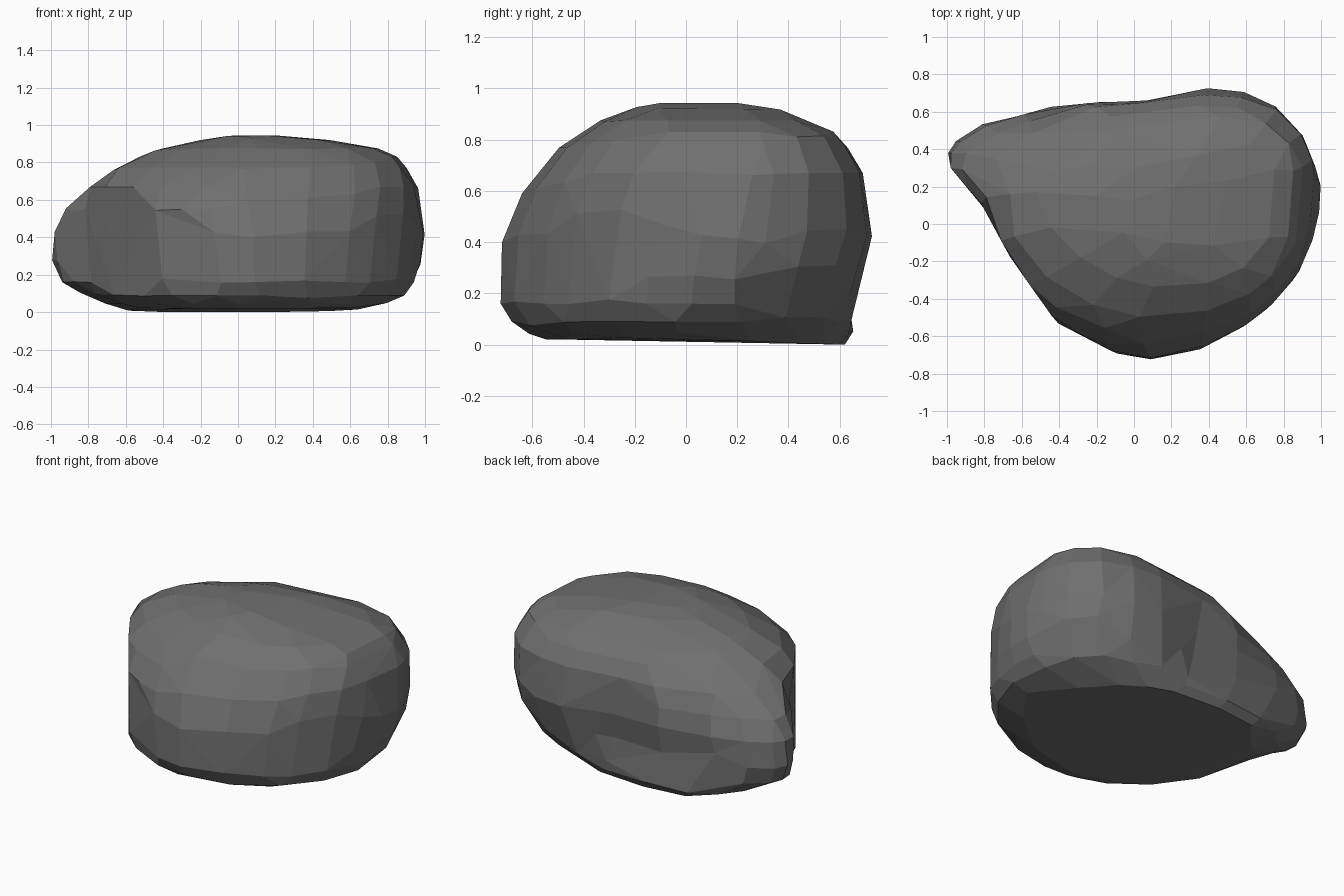
import bpy, bmesh
from math import atan2, hypot, cos, sin, pi

if "Cube" in bpy.data.objects:
    bpy.data.objects.remove(bpy.data.objects["Cube"])

# Plan outline of the boulder, anticlockwise from the left tip
outline = [(-1, .40), (-.99, .31), (-.90, .20), (-.80, .09), (-.68, -.15), (-.52, -.38),
           (-.41, -.53), (-.25, -.61), (-.10, -.69), (.10, -.725), (.38, -.66), (.60, -.54),
           (.73, -.44), (.87, -.28), (.94, -.13), (.99, .05), (1, .20), (.97, .31),
           (.91, .46), (.78, .61), (.60, .705), (.40, .73), (.20, .69), (.08, .655),
           (-.22, .65), (-.58, .61), (-.80, .56), (-.95, .47)]
n = len(outline)
unit = [(x, y / .7275) for x, y in outline]

# Other plans: radius every 45 degrees from +x
crown = [1.0, 1.18, .93, .80, .86, .89, 1.0, 1.06]
foot = [1.0, 1.0, .98, 1.18, .90, .90, 1.0, 1.0]

# Each height: z, x min, x max, y min, y max, second plan, its share
levels = [(.02, -.58, .66, -.54, .62, foot, 1), (.045, -.70, .78, -.61, .65, foot, 1),
          (.09, -.81, .89, -.68, .65, foot, .75), (.16, -.94, .94, -.73, .66, foot, .4),
          (.27, -1.0, .98, -.725, .69, foot, .1), (.35, -.99, .99, -.72, .71, crown, .1),
          (.43, -.98, 1.0, -.71, .73, crown, .25), (.55, -.92, .98, -.66, .71, crown, .5),
          (.67, -.79, .96, -.58, .69, crown, .8), (.77, -.65, .90, -.49, .63, crown, 1),
          (.83, -.53, .85, -.40, .57, crown, 1), (.875, -.41, .75, -.33, .47, crown, 1),
          (.92, -.21, .49, -.21, .35, crown, 1), (.943, -.05, .24, -.10, .20, crown, 1)]


def radius_at(table, angle):
    s = (angle / (pi / 4)) % 8
    i = int(s) % 8
    f = (1 - cos((s - int(s)) * pi)) / 2
    return table[i] * (1 - f) + table[(i + 1) % 8] * f


def plan(table, share):
    # blend the outline with a second plan
    pts = []
    for x, y in unit:
        a = atan2(y, x)
        r = hypot(x, y) * (1 - share) + radius_at(table, a) * share
        pts.append((r * cos(a), r * sin(a)))
    return pts


def fit(value, values, lo, hi):
    a, b = min(values), max(values)
    return lo + (hi - lo) * (value - a) / (b - a)


def keep_inside(x, y):
    # pull a point back to the outline along its ray from the centre
    for (ax, ay), (bx, by) in zip(outline, outline[1:] + outline[:1]):
        c1, c2 = ax * y - ay * x, x * by - y * bx
        if c1 >= 0 and c2 > 0:
            t = (ax * by - ay * bx) / (c1 + c2)
            return (x * t, y * t) if t < 1 else (x, y)
    return x, y


# Stack of rings
bm = bmesh.new()
rings = []
for k, (z, x0, x1, y0, y1, table, share) in enumerate(levels):
    pts = plan(table, share)
    xs, ys = zip(*pts)
    ring = []
    for px, py in pts:
        x, y = keep_inside(fit(px, xs, x0, x1), fit(py, ys, y0, y1))
        # underside dips slightly towards the back
        h = z - .032 * max(0, y) if k == 0 else z
        ring.append(bm.verts.new((x, y, h)))
    rings.append(ring)

# Skin the rings and close both ends
for a, b in zip(rings, rings[1:]):
    for i in range(n):
        j = (i + 1) % n
        bm.faces.new((a[i], a[j], b[j], b[i]))
bm.faces.new(rings[0][::-1])
bm.faces.new(rings[-1])
bmesh.ops.recalc_face_normals(bm, faces=bm.faces)

mesh = bpy.data.meshes.new("boulder")
bm.to_mesh(mesh)
bm.free()
boulder = bpy.data.objects.new("boulder", mesh)
bpy.context.collection.objects.link(boulder)

# Dark stone colour
stone = bpy.data.materials.new("dark_stone")
stone.diffuse_color = (.16, .16, .16, 1)
stone.use_nodes = True
stone.node_tree.nodes["Principled BSDF"].inputs["Base Color"].default_value = stone.diffuse_color
mesh.materials.append(stone)

# Collapse to irregular chiselled facets
collapse = boulder.modifiers.new("facets", 'DECIMATE')
collapse.ratio = .42
